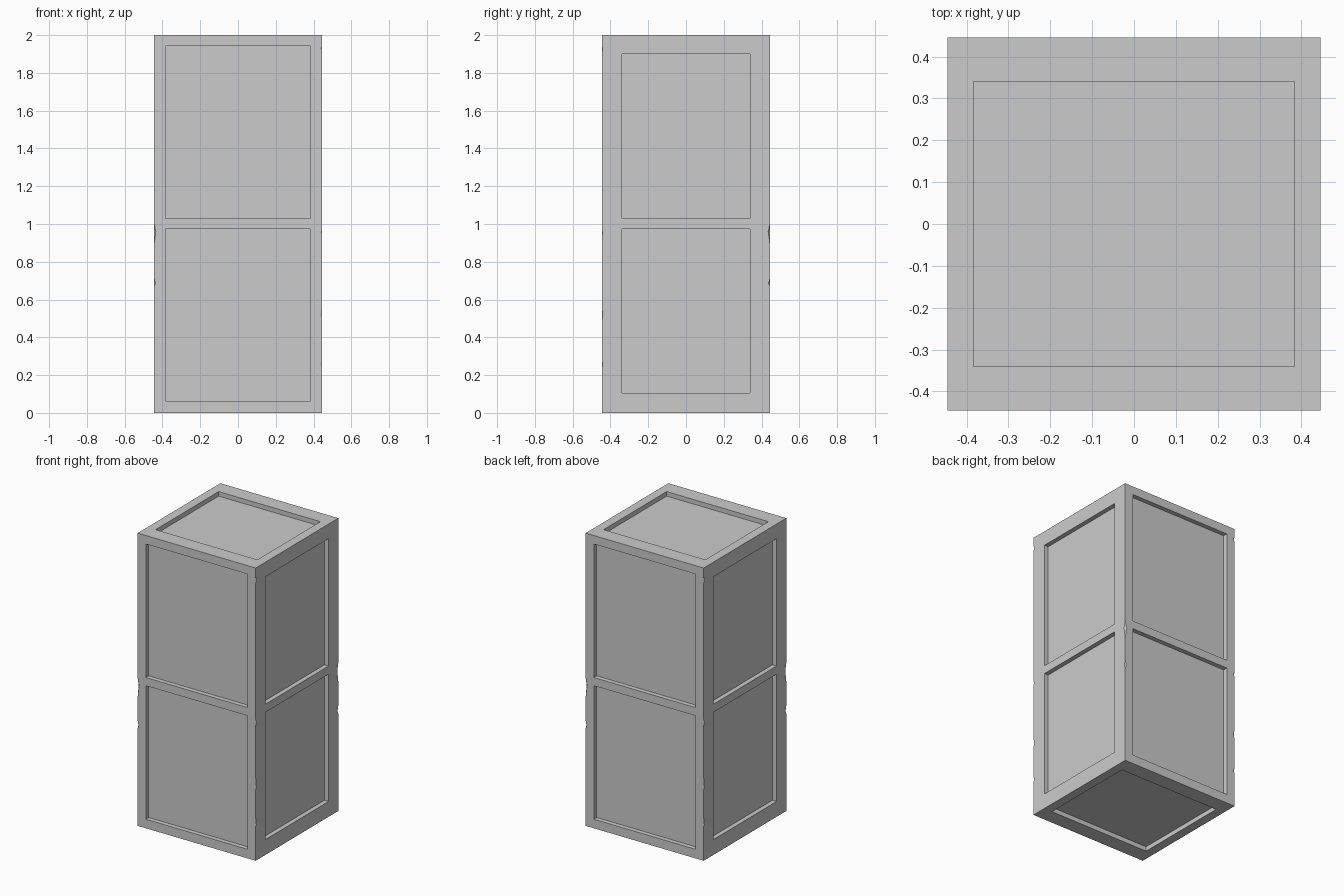
import bpy, bmesh
from mathutils import Vector, Matrix

if "Cube" in bpy.data.objects:
    bpy.data.objects.remove(bpy.data.objects["Cube"])

H = 0.446      # half width of the cabinet
D = 0.031      # recess depth


def make_object(name, bm):
    bmesh.ops.recalc_face_normals(bm, faces=bm.faces[:])
    mesh = bpy.data.meshes.new(name)
    bm.to_mesh(mesh)
    bm.free()
    ob = bpy.data.objects.new(name, mesh)
    bpy.context.collection.objects.link(ob)
    return ob


def box(bm, x0, x1, y0, y1, z0, z1):
    size = Matrix.Diagonal((x1 - x0, y1 - y0, z1 - z0, 1))
    mid = Matrix.Translation(((x0 + x1) / 2, (y0 + y1) / 2, (z0 + z1) / 2))
    bmesh.ops.create_cube(bm, size=1, matrix=mid @ size)


def chip(bm, sx, sy, low, mid, high, a, b):
    # Wedge nicking a vertical edge: a wide on the front/back, b on the side
    p = [Vector((sx * (H - a), sy * H, mid)), Vector((sx * H, sy * (H - b), mid)),
         Vector((sx * H, sy * H, low)), Vector((sx * H, sy * H, high))]
    m = (p[0] + p[1]) / 2
    v = [bm.verts.new(m + (q - m) * 2) for q in p]
    for i, j, k in ((0, 1, 2), (0, 1, 3), (0, 2, 3), (1, 2, 3)):
        bm.faces.new((v[i], v[j], v[k]))


# Solid body
bm = bmesh.new()
box(bm, -H, H, -H, H, 0, 2)
body = make_object("cabinet_body", bm)

# Panel recesses: two per side, one on top and bottom
bm = bmesh.new()
O = H + 0.1
for s in (-1, 1):
    n0, n1 = sorted((s * (H - D), s * O))
    for z0, z1 in ((0.062, 0.974), (1.03, 1.942)):
        box(bm, -0.384, 0.384, n0, n1, z0, z1)
    for z0, z1 in ((0.105, 0.974), (1.03, 1.9)):
        box(bm, n0, n1, -0.34, 0.34, z0, z1)
for z0, z1 in ((-0.1, D), (2 - D, 2.1)):
    box(bm, -0.384, 0.384, -0.34, 0.34, z0, z1)
recesses = make_object("recess_cutter", bm)

# Small chips along the vertical edges, repeated on opposite corners
bm = bmesh.new()
for s in (-1, 1):
    for low, mid, high in ((1.895, 1.93, 1.94), (0.925, 0.955, 0.965),
                           (0.485, 0.51, 0.57), (0.235, 0.25, 0.29)):
        chip(bm, s, -s, low, mid, high, 0.012, 0.005)
    for low, mid, high, a in ((0.88, 0.96, 1.01, 0.011), (0.665, 0.685, 0.72, 0.009)):
        chip(bm, -s, -s, low, mid, high, a, a)
chips = make_object("chip_cutter", bm)

for cutter in (recesses, chips):
    mod = body.modifiers.new(cutter.name, 'BOOLEAN')
    mod.operation = 'DIFFERENCE'
    mod.solver = 'EXACT'
    mod.object = cutter
    cutter.hide_render = True
    cutter.hide_set(True)
